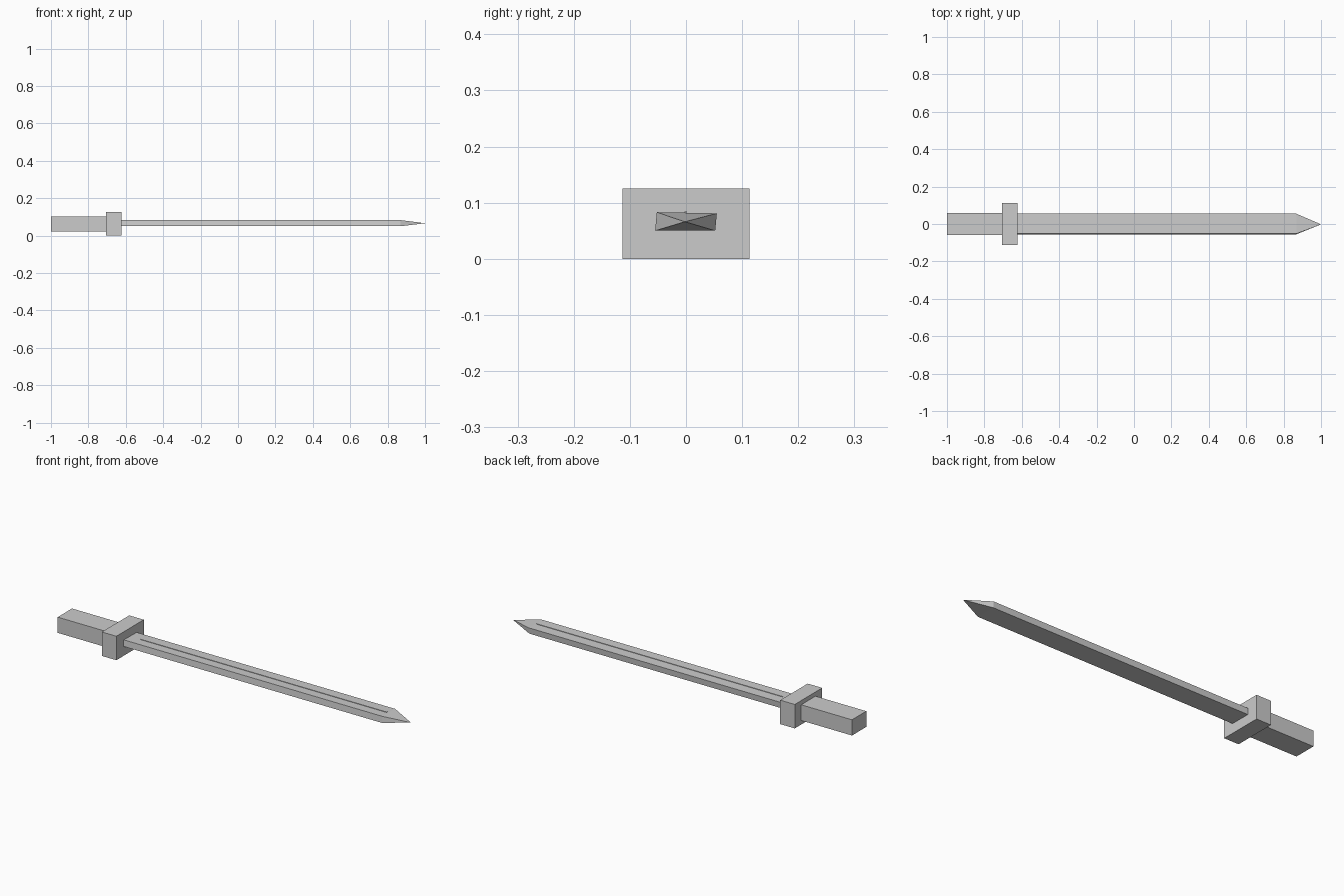
import bpy
import bmesh

if "Cube" in bpy.data.objects:
    bpy.data.objects.remove(bpy.data.objects["Cube"])


def make_object(name, bm):
    bmesh.ops.recalc_face_normals(bm, faces=bm.faces)
    mesh = bpy.data.meshes.new(name)
    bm.to_mesh(mesh)
    bm.free()
    obj = bpy.data.objects.new(name, mesh)
    bpy.context.collection.objects.link(obj)
    return obj


def box(name, lo, hi):
    bm = bmesh.new()
    bmesh.ops.create_cube(bm, size=1)
    for v in bm.verts:
        v.co = [(a + b) / 2 + c * (b - a) for a, b, c in zip(lo, hi, v.co)]
    return make_object(name, bm)


# Grip and crossguard
box("grip", (-1.0, -0.058, 0.021), (-0.707, 0.06, 0.103))
box("crossguard", (-0.707, -0.113, 0.0), (-0.623, 0.113, 0.125))

# Blade: slightly skewed section, drawn out to a pyramid point
section = [(-0.055, 0.050), (0.052, 0.050), (0.055, 0.081), (-0.052, 0.083)]
bm = bmesh.new()
root, shoulder = [[bm.verts.new((x, y, z)) for y, z in section]
                  for x in (-0.623, 0.868)]
tip = bm.verts.new((1.0, -0.002, 0.066))
bm.faces.new(root)
for i in range(4):
    j = (i + 1) % 4
    bm.faces.new((root[i], root[j], shoulder[j], shoulder[i]))
    bm.faces.new((shoulder[i], shoulder[j], tip))
make_object("blade", bm)

# Thin raised rib along the top of the blade
box("blade_rib", (-0.56, -0.003, 0.075), (0.86, 0.002, 0.0845))
